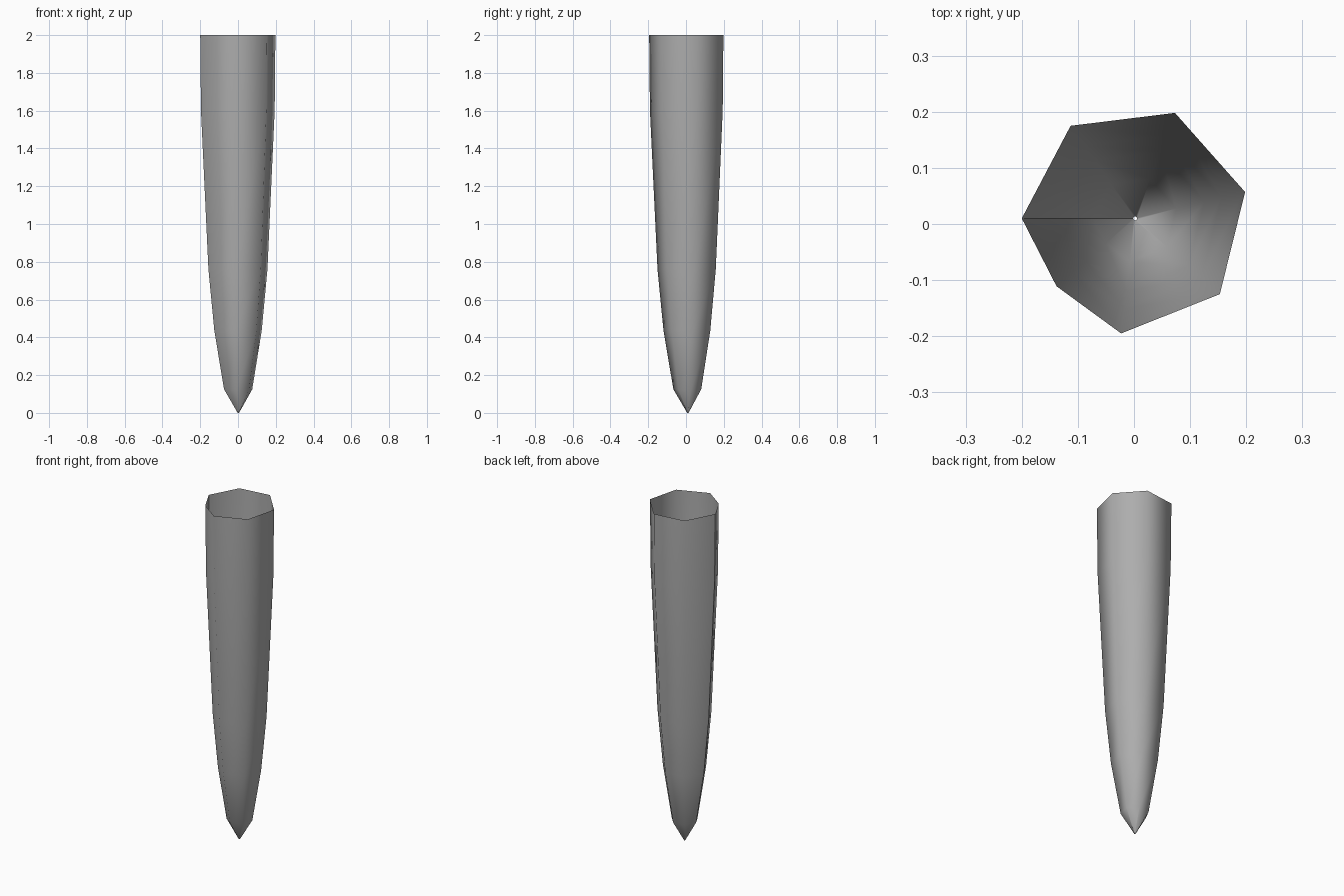
import bpy

if "Cube" in bpy.data.objects:
    bpy.data.objects.remove(bpy.data.objects["Cube"])

# Rim outline of the seven-sided shell, and its axis
AXIS = (0.002, 0.010)
RIM = [(-0.200, 0.010), (-0.138, -0.111), (-0.023, -0.195), (0.153, -0.125),
       (0.198, 0.057), (0.073, 0.198), (-0.113, 0.175)]
# Side profile: height, scale of the rim outline
PROFILE = [(0.0, 0.018), (0.125, 0.375), (0.435, 0.63), (0.76, 0.785),
           (1.60, 0.98), (2.0, 1.0)]

# The outline is repeated at the start so the lengthwise seam stays open
outline = RIM + RIM[:1]
n = len(outline)
verts = [(AXIS[0] + (x - AXIS[0]) * s, AXIS[1] + (y - AXIS[1]) * s, z)
         for z, s in PROFILE for x, y in outline]
faces = [(r * n + i, r * n + i + 1, (r + 1) * n + i + 1, (r + 1) * n + i)
         for r in range(len(PROFILE) - 1) for i in range(n - 1)]

# Open tapered spike with smooth shading
mesh = bpy.data.meshes.new("tapered_spike")
mesh.from_pydata(verts, [], faces)
mesh.polygons.foreach_set("use_smooth", [True] * len(faces))
spike = bpy.data.objects.new("tapered_spike", mesh)
bpy.context.collection.objects.link(spike)

# Dark grey surface
grey = bpy.data.materials.new("dark_grey")
grey.diffuse_color = (0.42, 0.42, 0.42, 1)
grey.use_nodes = True
grey.node_tree.nodes["Principled BSDF"].inputs["Base Color"].default_value = grey.diffuse_color
mesh.materials.append(grey)
